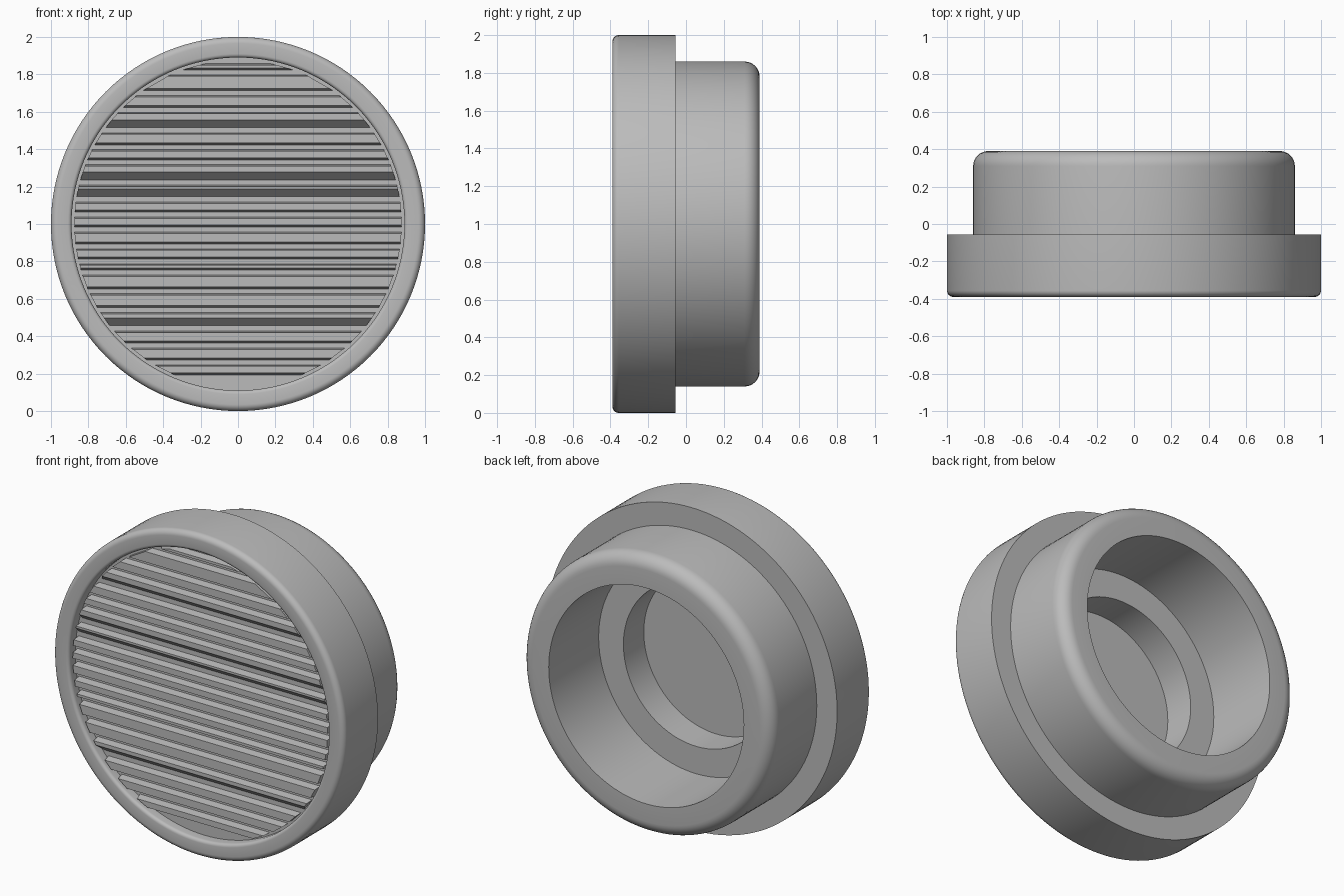
import bpy, bmesh, math
from mathutils import Vector

cube = bpy.data.objects.get("Cube")
if cube:
    bpy.data.objects.remove(cube, do_unlink=True)

grey = bpy.data.materials.new("plain_grey")
grey.use_nodes = True
colour = (0.5, 0.5, 0.5, 1)
grey.diffuse_color = colour
grey.node_tree.nodes["Principled BSDF"].inputs["Base Color"].default_value = colour


def finish(name, bm, smooth=False):
    bmesh.ops.recalc_face_normals(bm, faces=bm.faces)
    mesh = bpy.data.meshes.new(name)
    bm.to_mesh(mesh)
    bm.free()
    mesh.materials.append(grey)
    obj = bpy.data.objects.new(name, mesh)
    bpy.context.collection.objects.link(obj)
    if smooth:
        bpy.ops.object.select_all(action='DESELECT')
        obj.select_set(True)
        bpy.context.view_layer.objects.active = obj
        bpy.ops.object.shade_smooth_by_angle(angle=math.radians(35))
    return obj


def arc(r, y, radius, start, end, steps=8):
    """Rounded corner of a (radius, y) profile."""
    angles = [math.radians(start + (end - start) * i / steps) for i in range(steps + 1)]
    return [(r + radius * math.cos(a), y + radius * math.sin(a)) for a in angles]


# Housing: one turned profile from the front plate round to the stepped back recess
GROOVE = -0.325
profile = [(0, GROOVE), (0.89, GROOVE), (0.89, -0.37)]
profile += arc(0.91, -0.37, 0.02, 180, 270, 4)
profile += arc(0.965, -0.355, 0.035, -90, 0)
profile += [(1, -0.055), (0.86, -0.055)]
profile += arc(0.78, 0.31, 0.08, 0, 90)
profile += [(0.67, 0.39), (0.67, -0.10), (0.5, -0.10), (0.5, -0.30), (0, -0.30)]

bm = bmesh.new()
verts = [bm.verts.new((r, y, 1)) for r, y in profile]
edges = [bm.edges.new(pair) for pair in zip(verts, verts[1:])]
bmesh.ops.spin(bm, geom=verts + edges, cent=(0, 0, 1), axis=(0, 1, 0),
               angle=math.tau, steps=128, use_merge=True)
bmesh.ops.remove_doubles(bm, verts=bm.verts, dist=0.0001)
finish("housing", bm, smooth=True)

# Grille slats: flat fronts with sloping undersides, ends cut to the round opening
groove_heights = [0.18, 0.26, 0.35, 0.44, 0.54, 0.64, 0.74, 0.80, 0.88, 0.97, 1.05,
                  1.13, 1.22, 1.33, 1.41, 1.50, 1.61, 1.70, 1.81, 1.87]
wide = {0.44, 1.13, 1.22, 1.50}


def slat(name, low, high, slope):
    section = [(GROOVE + 0.005, low), (-0.372, low + slope),
               (-0.372, high - 0.008), (GROOVE + 0.005, high)]
    bm = bmesh.new()
    ends = []
    for side in (-1, 1):
        ends.append([bm.verts.new((side * math.sqrt(0.875 ** 2 - (z - 1) ** 2), y, z))
                     for y, z in section])
    bm.faces.new(ends[0])
    bm.faces.new(ends[1])
    for i in range(4):
        j = (i + 1) % 4
        bm.faces.new((ends[0][i], ends[0][j], ends[1][j], ends[1][i]))
    finish(name, bm)


for i, (low, high) in enumerate(zip(groove_heights, groove_heights[1:])):
    slat(f"grille_slat_{i + 1}", low + 0.012, high - 0.012,
         0.045 if low in wide else 0.012)
